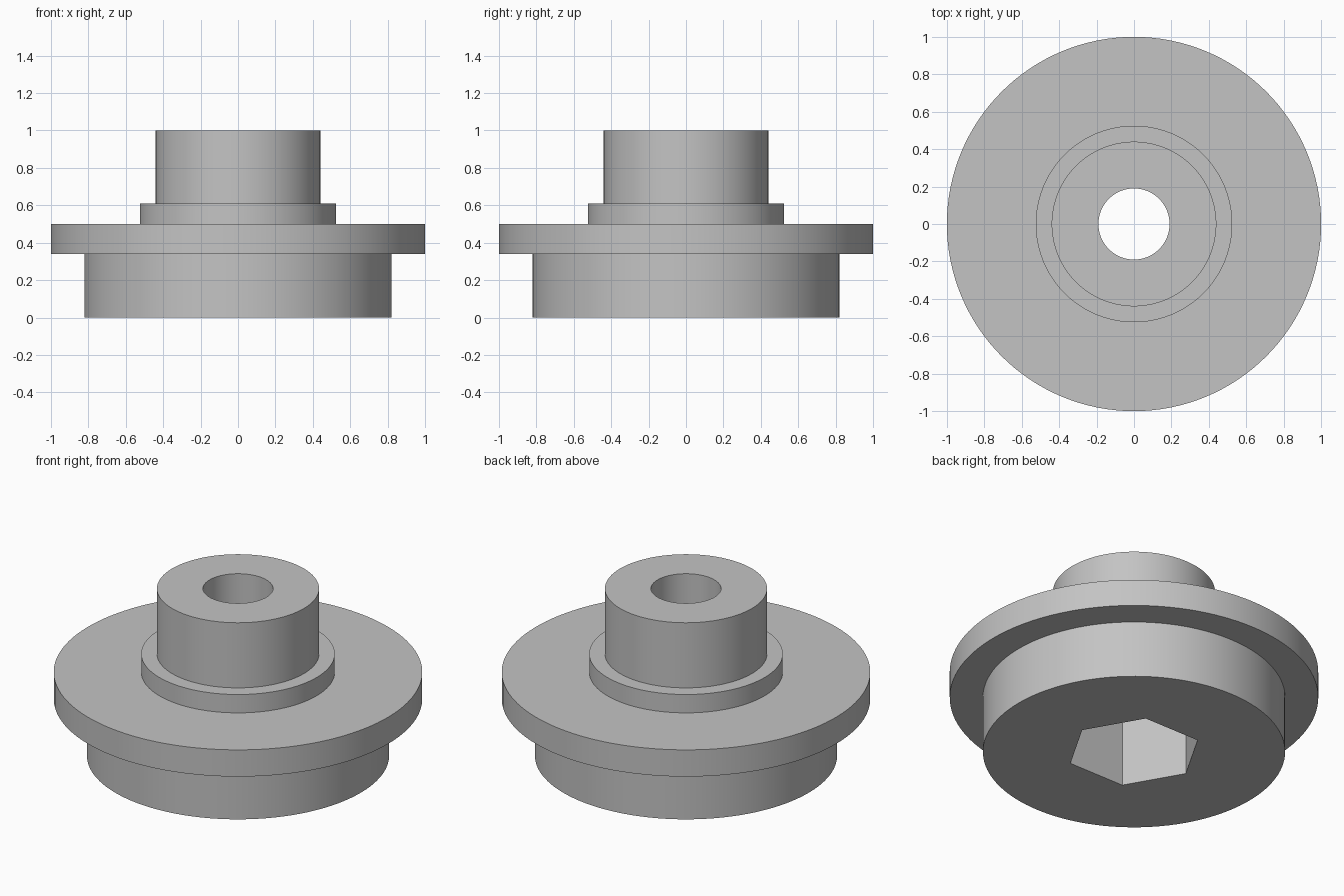
import bpy
import bmesh
import math

cube = bpy.data.objects.get("Cube")
if cube:
    bpy.data.objects.remove(cube, do_unlink=True)

SEGMENTS = 128
BORE = 0.19
HEX_RADIUS = 0.367
HEX_DEPTH = 0.5

# One plain grey metal
metal = bpy.data.materials.new("grey metal")
metal.use_nodes = True
grey = (0.55, 0.55, 0.55, 1)
metal.diffuse_color = grey
metal.node_tree.nodes["Principled BSDF"].inputs["Base Color"].default_value = grey


def add_object(name, bm):
    bmesh.ops.recalc_face_normals(bm, faces=bm.faces)
    mesh = bpy.data.meshes.new(name)
    bm.to_mesh(mesh)
    bm.free()
    mesh.materials.append(metal)
    obj = bpy.data.objects.new(name, mesh)
    bpy.context.collection.objects.link(obj)
    return obj


def lathe(name, profile):
    """Revolve a closed (radius, height) profile around z."""
    bm = bmesh.new()
    verts = [bm.verts.new((r, 0, z)) for r, z in profile]
    edges = [bm.edges.new((v, verts[i - 1])) for i, v in enumerate(verts)]
    bmesh.ops.spin(bm, geom=verts + edges, cent=(0, 0, 0), axis=(0, 0, 1),
                   angle=math.tau, steps=SEGMENTS, use_duplicate=False)
    bmesh.ops.remove_doubles(bm, verts=bm.verts, dist=0.0001)
    return add_object(name, bm)


# Stepped body: base drum, wide flange, collar, boss and through bore
body = lathe("flanged_bushing", [
    (BORE, 0), (0.82, 0), (0.82, 0.34), (1, 0.34), (1, 0.5),
    (0.525, 0.5), (0.525, 0.61), (0.44, 0.61), (0.44, 1), (BORE, 1)])

# Hexagonal socket in the underside, corners on the x axis
bm = bmesh.new()
ring = [bm.verts.new((HEX_RADIUS * math.cos(i * math.pi / 3),
                      HEX_RADIUS * math.sin(i * math.pi / 3), -0.1))
        for i in range(6)]
base = bm.faces.new(ring)
top = bmesh.ops.extrude_face_region(bm, geom=[base])
bmesh.ops.translate(bm, vec=(0, 0, HEX_DEPTH + 0.1),
                    verts=[g for g in top["geom"] if isinstance(g, bmesh.types.BMVert)])
cutter = add_object("hex_socket_cutter", bm)
cutter.hide_render = True

cut = body.modifiers.new("hex socket", "BOOLEAN")
cut.operation = "DIFFERENCE"
cut.solver = "EXACT"
cut.object = cutter

bpy.ops.object.select_all(action="DESELECT")
body.select_set(True)
bpy.context.view_layer.objects.active = body
bpy.ops.object.modifier_apply(modifier=cut.name)
bpy.data.objects.remove(cutter, do_unlink=True)
bpy.ops.object.shade_smooth_by_angle(angle=math.radians(30))
